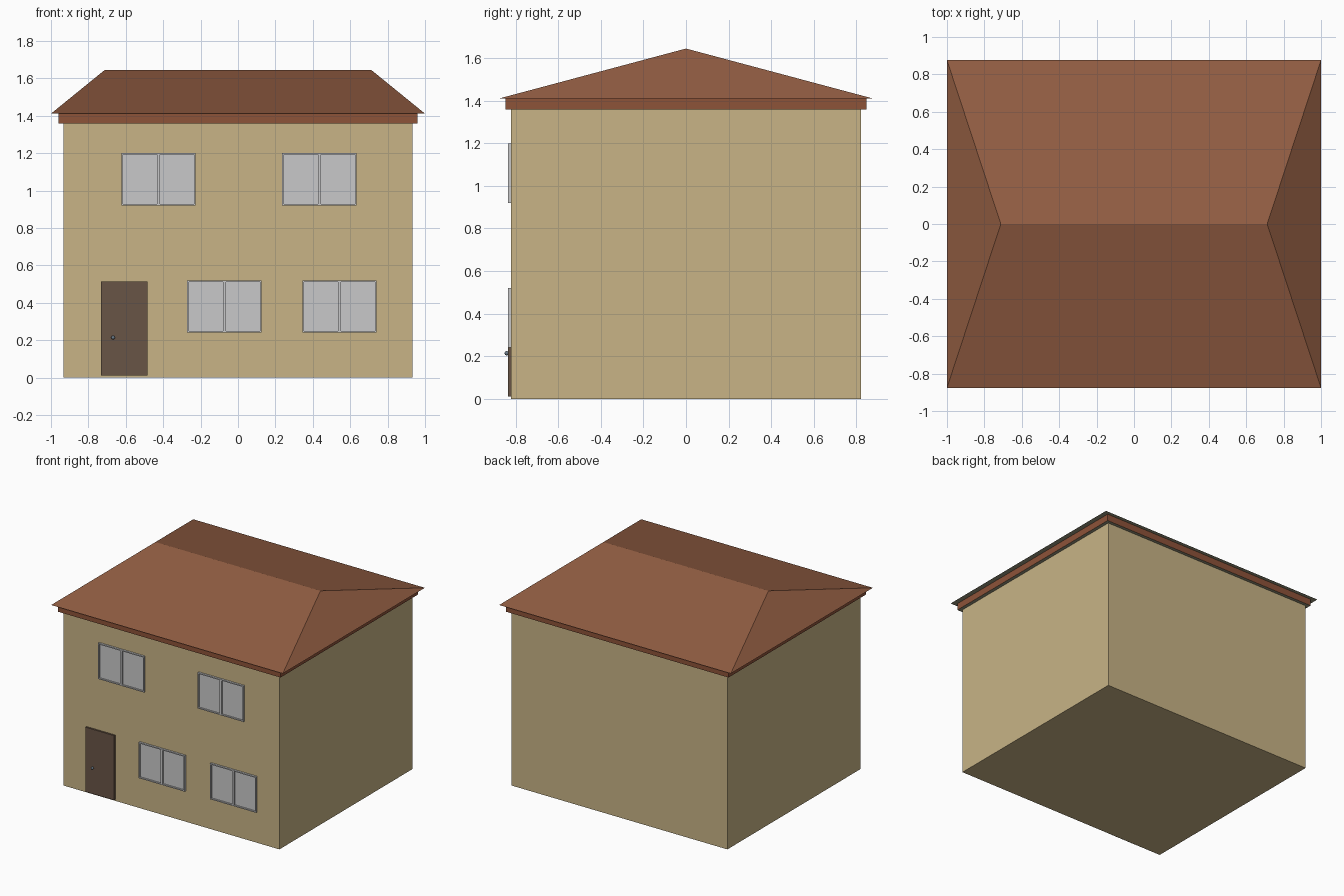
import bpy, bmesh
from mathutils import Vector

if "Cube" in bpy.data.objects:
    bpy.data.objects.remove(bpy.data.objects["Cube"])


def material(name, rgb):
    lin = [((c / 255 + 0.055) / 1.055) ** 2.4 for c in rgb]
    m = bpy.data.materials.new(name)
    m.diffuse_color = (*lin, 1)
    m.use_nodes = True
    m.node_tree.nodes["Principled BSDF"].inputs["Base Color"].default_value = m.diffuse_color
    return m


WALL = material("sand wall", (200, 180, 134))
ROOF = material("brown roof tile", (146, 93, 66))
FASCIA = material("red brown fascia", (141, 83, 57))
SOFFIT = material("grey green soffit", (150, 148, 122))
GLASS = material("light grey window", (201, 201, 202))
DOOR = material("dark brown door", (105, 85, 70))
KNOB = material("blue grey metal", (112, 128, 142))


def finish(name, bm, *mats):
    bmesh.ops.recalc_face_normals(bm, faces=bm.faces)
    if len(mats) > 1:                       # second colour on downward faces
        bm.normal_update()
        for f in bm.faces:
            f.material_index = int(f.normal.z < -0.9)
    mesh = bpy.data.meshes.new(name)
    bm.to_mesh(mesh)
    bm.free()
    ob = bpy.data.objects.new(name, mesh)
    bpy.context.collection.objects.link(ob)
    for m in mats:
        mesh.materials.append(m)
    return ob


def box(lo, hi):
    bm = bmesh.new()
    bmesh.ops.create_cube(bm, size=1)
    lo, hi = Vector(lo), Vector(hi)
    for v in bm.verts:
        v.co = (lo + hi) / 2 + v.co * (hi - lo)
    return bm


# Walls and the band under the eaves
finish("walls", box((-0.933, -0.822, 0), (0.933, 0.822, 1.37)), WALL)
finish("fascia", box((-0.96, -0.847, 1.358), (0.96, 0.847, 1.411)), FASCIA, SOFFIT)

# Hipped roof: eaves rectangle rising to a ridge
bm = bmesh.new()
a, b, c, d = [bm.verts.new((x, y, 1.411)) for x, y in
              ((-1, -0.876), (1, -0.876), (1, 0.876), (-1, 0.876))]
l, r = [bm.verts.new((x, 0, 1.645)) for x in (-0.712, 0.712)]
for f in ((a, b, r, l), (b, c, r), (c, d, l, r), (d, a, l), (d, c, b, a)):
    bm.faces.new(f)
finish("roof", bm, ROOF, SOFFIT)


# Windows: framed box with two recessed panes
def window(name, x, z, w=0.397, h=0.28):
    bm = box((x - w / 2, -0.837, z - h / 2), (x + w / 2, -0.821, z + h / 2))
    bmesh.ops.bisect_plane(bm, geom=bm.verts[:] + bm.edges[:] + bm.faces[:],
                           plane_co=(x, 0, 0), plane_no=(1, 0, 0))
    bm.normal_update()
    panes = [f for f in bm.faces if f.normal.y < -0.9]
    bmesh.ops.inset_individual(bm, faces=panes, thickness=0.012)
    bmesh.ops.inset_individual(bm, faces=panes, thickness=0, depth=-0.011)
    finish(name, bm, GLASS)


for i, (x, z) in enumerate(((-0.425, 1.06), (0.435, 1.06), (-0.073, 0.38), (0.543, 0.38))):
    window(f"window_{i + 1}", x, z)

# Door and its knob
finish("door", box((-0.733, -0.836, 0.01), (-0.484, -0.821, 0.514)), DOOR)
bm = bmesh.new()
bmesh.ops.create_uvsphere(bm, u_segments=12, v_segments=8, radius=0.01)
bmesh.ops.translate(bm, verts=bm.verts, vec=(-0.668, -0.842, 0.214))
for f in bm.faces:
    f.smooth = True
finish("door_knob", bm, KNOB)
